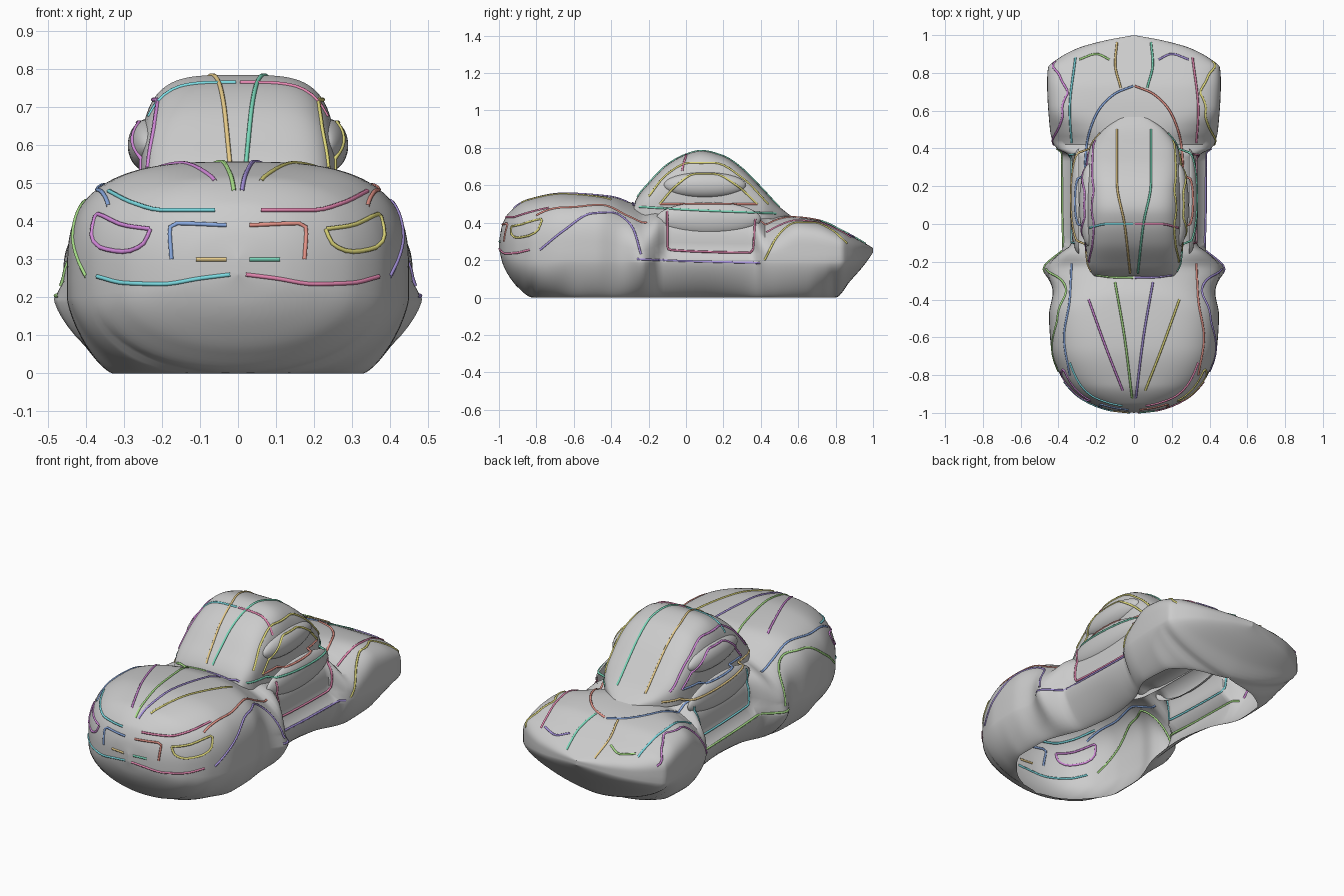
import bpy, bmesh, math
from mathutils import Vector
from mathutils.bvhtree import BVHTree

if "Cube" in bpy.data.objects:
    bpy.data.objects.remove(bpy.data.objects["Cube"])


def smooth_curve(*pts):
    """Monotone cubic through (position, value) pairs."""
    xs, vs = zip(*pts)
    d = [(vs[i + 1] - vs[i]) / (xs[i + 1] - xs[i]) for i in range(len(xs) - 1)]
    m = [d[0]] + [0 if a * b <= 0 else 2 * a * b / (a + b) for a, b in zip(d, d[1:])] + [d[-1]]

    def f(x):
        x = min(max(x, xs[0]), xs[-1])
        i = max(k for k in range(len(xs) - 1) if xs[k] <= x)
        h = xs[i + 1] - xs[i]
        t = (x - xs[i]) / h
        return (vs[i] * (1 + 2 * t) * (1 - t) ** 2 + m[i] * h * t * (1 - t) ** 2
                + vs[i + 1] * t * t * (3 - 2 * t) + m[i + 1] * h * t * t * (t - 1))
    return f


def quarter(n, count, power):
    """Unit superellipse arc from (0, 1) to (1, 0)."""
    out = []
    for i in range(count + 1):
        a = math.pi / 2 * i / count
        out.append((max(math.sin(a), 0) ** (2 / n), max(math.cos(a), 0) ** (2 / n)))
    return out


shell_verts, shell_faces = [], []


def finish(name, bm):
    """Half shell to mirrored smooth object; also kept for stroke projection."""
    bmesh.ops.remove_doubles(bm, verts=bm.verts, dist=0.0005)
    bmesh.ops.recalc_face_normals(bm, faces=bm.faces)
    bm.verts.index_update()
    base = len(shell_verts)
    shell_verts.extend(v.co.copy() for v in bm.verts)
    shell_faces.extend([base + v.index for v in f.verts] for f in bm.faces)
    me = bpy.data.meshes.new(name)
    bm.to_mesh(me)
    bm.free()
    ob = bpy.data.objects.new(name, me)
    bpy.context.collection.objects.link(ob)
    mod = ob.modifiers.new("mirror", 'MIRROR')
    mod.use_clip = True
    bpy.context.view_layer.objects.active = ob
    ob.select_set(True)
    bpy.ops.object.shade_smooth_by_angle(angle=math.radians(50))
    ob.select_set(False)


def loft(name, stations, section):
    bm = bmesh.new()
    rings = [[bm.verts.new((x, y, z)) for x, z in section(y)] for y in stations]
    for r, s in zip(rings, rings[1:]):
        for i in range(len(r) - 1):
            bm.faces.new((r[i], r[i + 1], s[i + 1], s[i]))
    finish(name, bm)


# Lower body: hood, fenders, waist, sill and tail, open underneath
top = smooth_curve((-1, .3), (-.985, .38), (-.95, .45), (-.85, .52), (-.65, .557), (-.4, .54),
                   (-.27, .5), (-.1, .46), (.4, .445), (.6, .43), (.72, .41), (.82, .365), (.94, .3), (1, .265))
width = smooth_curve((-1, 0), (-.985, .13), (-.95, .23), (-.9, .31), (-.8, .39), (-.65, .44), (-.48, .45),
                     (-.36, .43), (-.24, .46), (-.16, .4), (-.1, .33), (.35, .33), (.41, .42), (.5, .445),
                     (.75, .46), (.83, .455), (.87, .41), (.93, .3), (.97, .16), (1, 0))
power = smooth_curve((-1, 2.2), (-.7, 3), (-.45, 3.2), (-.3, 2.2), (-.23, 1.8), (-.1, 4),
                     (.35, 4), (.42, 1.7), (.5, 2.4), (.62, 4.2), (.85, 4), (1, 2.5))
mid = smooth_curve((-1, .28), (-.93, .26), (-.7, .25), (.8, .23), (.95, .24), (1, .255))
sill = smooth_curve((-1, .27), (-.93, .22), (-.7, .2), (.8, .19), (.95, .22), (1, .25))
bottom = smooth_curve((-1, .26), (-.98, .18), (-.95, .12), (-.9, .055), (-.82, 0), (.8, 0),
                      (.88, .09), (.95, .17), (1, .24))
opening = smooth_curve((-1, 0), (-.82, 0), (-.79, .12), (-.7, .24), (-.55, .33), (-.4, .33), (-.1, .24),
                       (.1, .22), (.3, .25), (.5, .33), (.65, .32), (.75, .2), (.8, 0), (1, 0))
belly = smooth_curve((-1, 2), (-.85, 2), (-.6, 1.4), (.6, 1.4), (.85, 1.7), (1, 2))


def body_section(y):
    w, zt, zm, zs, zb, b = (f(y) for f in (width, top, mid, sill, bottom, opening))
    ws = w + .025 * math.exp(-((y + .23) / .05) ** 2)
    if -.2 < y < .42:
        ws = max(ws, .38)
    pts = [(w * u, zm + (zt - zm) * v) for u, v in quarter(power(y), 24, 1)]
    low = [(b + (ws - b) * v, zs - (zs - zb) * u) for u, v in quarter(belly(y), 12, 1)]
    return pts + low


loft("body", [-math.cos(math.pi * i / 130) for i in range(131)], body_section)

# Cabin dome
roof = smooth_curve((-.29, .45), (-.27, .52), (-.2, .61), (-.1, .71), (0, .765), (.08, .785), (.2, .757),
                    (.3, .69), (.4, .59), (.5, .485), (.57, .43))
cabin_w = smooth_curve((-.29, .21), (-.2, .248), (0, .26), (.25, .26), (.4, .235), (.5, .16), (.57, .06))


def cabin_section(y):
    return [(cabin_w(y) * u, .42 + (roof(y) - .42) * v) for u, v in quarter(4, 28, 1)]


loft("cabin", [.14 - .43 * math.cos(math.pi * i / 60) for i in range(61)], cabin_section)


# Side window bulge and door bulge
def bulge(name, centre, radii):
    bm = bmesh.new()
    bmesh.ops.create_uvsphere(bm, u_segments=40, v_segments=24, radius=1)
    bmesh.ops.delete(bm, geom=[v for v in bm.verts if v.co.x < -.01], context='VERTS')
    for v in bm.verts:
        v.co = Vector(c + r * p for c, r, p in zip(centre, radii, v.co))
    finish(name, bm)


bulge("window_bulge", (.235, .1, .6), (.055, .22, .07))
bulge("door_bulge", (.29, .12, .42), (.05, .28, .09))

# Coloured outline strokes projected onto the shell
tree = BVHTree.FromPolygons(shell_verts, shell_faces)
CAST = {
    'front': (lambda p: Vector((p[0], -3, p[1])), Vector((0, 1, 0))),
    'top': (lambda p: Vector((p[0], p[1], 3)), Vector((0, 0, -1))),
    'side': (lambda p: Vector((3, p[0], p[1])), Vector((-1, 0, 0))),
}
COLOURS = [(.8, .25, .45), (.2, .7, .75), (.4, .3, .75), (.4, .75, .25), (.75, .7, .2),
           (.65, .25, .7), (.8, .3, .25), (.25, .4, .75), (.2, .7, .5), (.8, .6, .25)]
mats = []
for i, c in enumerate(COLOURS):
    mat = bpy.data.materials.new("stroke_colour_%d" % i)
    mat.diffuse_color = (*c, 1)
    mat.use_nodes = True
    mat.node_tree.nodes["Principled BSDF"].inputs["Base Color"].default_value = mat.diffuse_color
    mats.append(mat)
made = 0


def stroke(name, view, *pts):
    """Smooth line drawn in one view, dropped on the surface, made on both sides."""
    global made
    origin, direction = CAST[view]
    steps = [0]
    for a, b in zip(pts, pts[1:]):
        steps.append(steps[-1] + math.dist(a, b))
    us, vs = (smooth_curve(*[(s, p[k]) for s, p in zip(steps, pts)]) for k in (0, 1))
    n = max(6, int(steps[-1] / .02))
    hits = []
    for i in range(n + 1):
        s = steps[-1] * i / n
        hit = tree.ray_cast(origin((us(s), vs(s))), direction)[0]
        if hit:
            hits.append(hit)
    for sign, side in ((1, "right"), (-1, "left")):
        cu = bpy.data.curves.new(name, 'CURVE')
        cu.dimensions = '3D'
        cu.bevel_depth = .006
        cu.bevel_resolution = 1
        sp = cu.splines.new('POLY')
        sp.points.add(len(hits) - 1)
        for p, h in zip(sp.points, hits):
            p.co = (sign * h.x, h.y, h.z, 1)
        cu.materials.append(mats[made % len(mats)])
        made += 1
        bpy.context.collection.objects.link(bpy.data.objects.new(name + "_" + side, cu))


stroke("bumper_line", 'front', (.02, .26), (.1, .25), (.2, .235), (.3, .238), (.37, .255))
stroke("front_arch", 'side', (-.78, .255), (-.65, .36), (-.5, .45), (-.4, .455), (-.29, .38), (-.24, .23))
stroke("headlight_line", 'front', (.23, .38), (.3, .39), (.37, .42), (.385, .36), (.36, .33), (.3, .32),
       (.25, .34), (.23, .38))
stroke("grille_line", 'front', (.03, .39), (.165, .395), (.18, .38), (.175, .3))
stroke("grille_base", 'front', (.03, .3), (.11, .3))
stroke("fender_crease", 'front', (.06, .43), (.2, .43), (.28, .45), (.34, .48))
stroke("hood_inner", 'top', (.01, -.92), (.05, -.6), (.1, -.31))
stroke("hood_outer", 'top', (.06, -.88), (.15, -.65), (.24, -.4))
stroke("fender_top", 'top', (.34, -.8), (.37, -.6), (.34, -.4), (.33, -.21))
stroke("roof_rib", 'top', (.02, -.26), (.05, 0), (.09, .22), (.09, .5))
stroke("roof_cross", 'top', (.005, 0), (.15, 0), (.235, -.02))
stroke("screen_base", 'top', (.005, -.285), (.1, -.283), (.2, -.27))
stroke("roof_edge", 'side', (-.2, .54), (-.1, .66), (.02, .72), (.15, .72), (.3, .64), (.44, .5))
stroke("deck_seam", 'top', (.26, .3), (.25, .42), (.2, .58), (.1, .69), (.005, .73))
stroke("deck_rib", 'top', (.07, .72), (.1, .85), (.09, .96))
stroke("rear_fender_top", 'top', (.33, .43), (.34, .6), (.31, .88))
stroke("tail_light", 'top', (.13, .87), (.2, .9), (.29, .87))
stroke("window_arch", 'side', (-.14, .5), (-.05, .6), (.05, .66), (.15, .66), (.27, .6), (.38, .5))
stroke("window_base", 'side', (-.14, .5), (.1, .5), (.38, .5))
stroke("belt_line", 'side', (-.25, .485), (.1, .465), (.48, .45))
stroke("door_line", 'side', (-.1, .46), (-.1, .27), (-.09, .255), (.34, .24), (.36, .26), (.37, .42))
stroke("sill_line", 'side', (-.26, .205), (0, .195), (.4, .185))
stroke("rear_arch", 'side', (.42, .2), (.5, .34), (.59, .4), (.68, .4), (.78, .36), (.86, .29))
